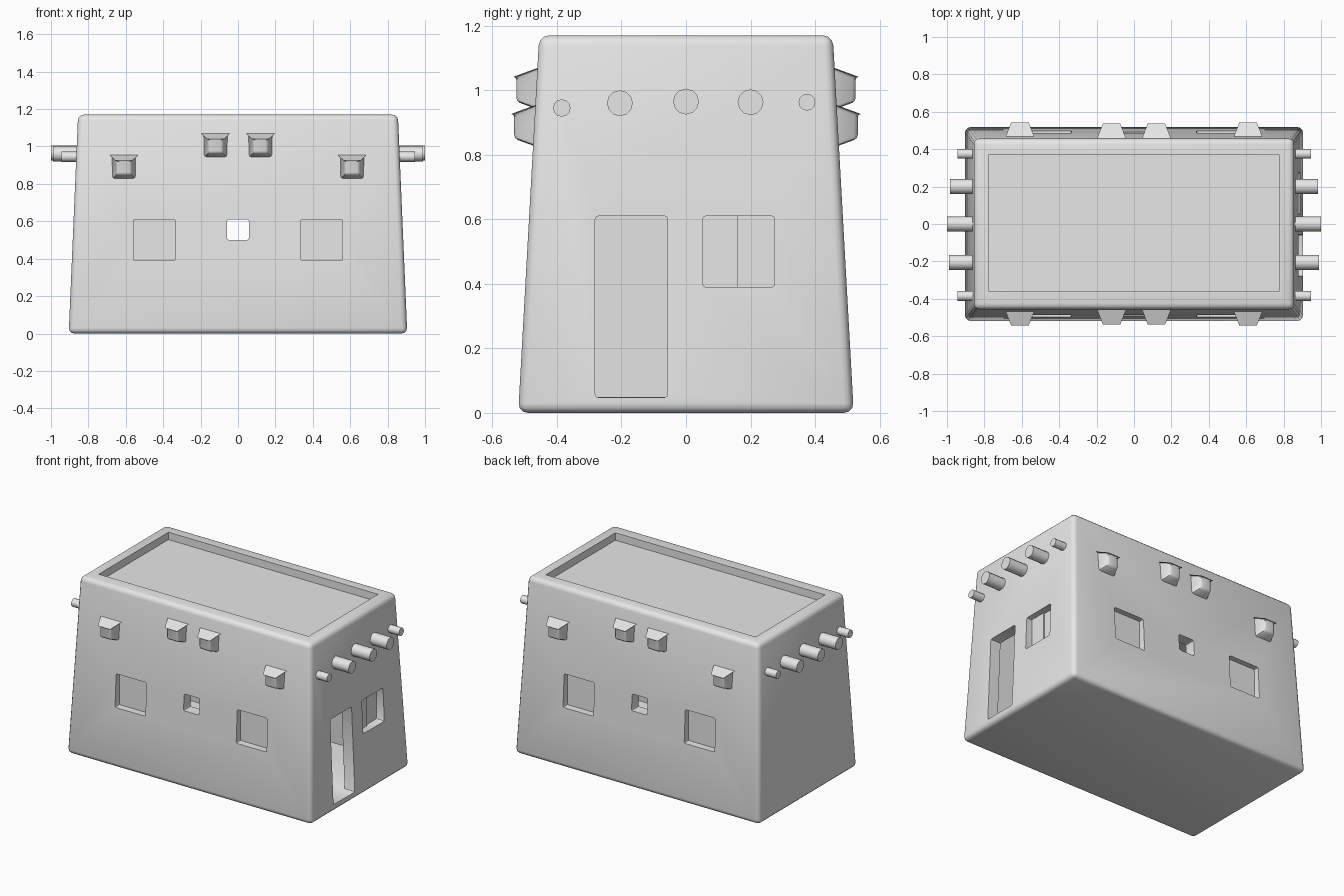
import bpy, bmesh, math
from mathutils import Matrix, Vector

cube = bpy.data.objects.get("Cube")
if cube:
    bpy.data.objects.remove(cube, do_unlink=True)

clay = bpy.data.materials.new("pale_clay")
clay.use_nodes = True
clay.diffuse_color = (0.8, 0.8, 0.8, 1)
clay.node_tree.nodes["Principled BSDF"].inputs["Base Color"].default_value = clay.diffuse_color

HEIGHT = 1.17
BASE, TOP = Vector((0.905, 0.52)), Vector((0.855, 0.455))


def half(z):
    """Half extents of the leaning walls at height z."""
    return BASE.lerp(TOP, z / HEIGHT)


def activate(ob):
    bpy.ops.object.select_all(action='DESELECT')
    ob.select_set(True)
    bpy.context.view_layer.objects.active = ob


def finish(name, bm):
    bmesh.ops.recalc_face_normals(bm, faces=bm.faces)
    me = bpy.data.meshes.new(name)
    bm.to_mesh(me)
    bm.free()
    ob = bpy.data.objects.new(name, me)
    bpy.context.collection.objects.link(ob)
    me.materials.append(clay)
    return ob


def frustum(name, low, high, z0, z1, bevel=0, segments=2, matrix=Matrix()):
    """Tapered block with half extents low at z0 and high at z1."""
    bm = bmesh.new()
    bmesh.ops.create_cube(bm, size=2)
    for v in bm.verts:
        h, z = (high, z1) if v.co.z > 0 else (low, z0)
        v.co = matrix @ Vector((v.co.x * h[0], v.co.y * h[1], z))
    if bevel:
        bmesh.ops.bevel(bm, geom=bm.edges[:], offset=bevel, segments=segments,
                        profile=0.5, affect='EDGES')
    return finish(name, bm)


def box(name, x, y, z, bevel=0):
    """Block spanning three (min, max) ranges."""
    centre = Matrix.Translation((sum(x) / 2, sum(y) / 2, 0))
    size = ((x[1] - x[0]) / 2, (y[1] - y[0]) / 2)
    return frustum(name, size, size, z[0], z[1], bevel, 2, centre)


def carve(target, cutter):
    mod = target.modifiers.new("cut", 'BOOLEAN')
    mod.operation = 'DIFFERENCE'
    mod.solver = 'EXACT'
    mod.object = cutter
    activate(target)
    bpy.ops.object.modifier_apply(modifier=mod.name)
    bpy.data.objects.remove(cutter, do_unlink=True)


# Leaning walls, hollow room and sunken roof
walls = frustum("house_walls", BASE, TOP, 0, HEIGHT, 0.03, 3)
inset = Vector((0.075, 0.075))
carve(walls, frustum("room_cut", half(0.05) - inset, half(1.05) - inset, 0.05, 1.05))
carve(walls, box("roof_cut", (-0.775, 0.775), (-0.362, 0.372), (1.12, 1.3)))

# Door, windows and the small vent that runs front to back
carve(walls, box("door_cut", (0.75, 1.1), (-0.282, -0.057), (0.048, 0.61), 0.01))
carve(walls, box("side_window_cut", (0.75, 1.1), (0.052, 0.275), (0.39, 0.61), 0.01))
carve(walls, box("vent_cut", (-0.058, 0.058), (-1, 1), (0.5, 0.61), 0.01))
for side in (-1, 1):
    for end in (-1, 1):
        ys = sorted((side * 0.36, side * 0.7))
        xs = sorted((end * 0.335, end * 0.56))
        carve(walls, box("window_cut", xs, ys, (0.39, 0.61), 0.01))
        # Pane set back inside the opening
        ys = sorted((side * 0.43, side * 0.45))
        box("window_pane", sorted((end * 0.325, end * 0.57)), ys, (0.38, 0.62))

# Two shutters of the side window, one slightly deeper
box("shutter_front", (0.815, 0.84), (0.04, 0.16), (0.38, 0.62))
box("shutter_back", (0.805, 0.83), (0.16, 0.285), (0.38, 0.62))

# Blunt tapered blocks high on the front and back
for side in (-1, 1):
    turn = Matrix.Rotation(math.radians(90 * -side), 4, 'X')
    for x, z in ((0.61, 0.89), (0.12, 1.005)):
        for end in (-1, 1):
            wall = half(z).y
            place = Matrix.Translation((x * end, side * wall, z)) @ turn
            frustum("wall_block", (0.07, 0.07), (0.038, 0.04), -0.02, 0.062, 0.012, 2, place)

# Roof beam ends: y, z, radius, reach
beams = ((-0.385, 0.945, 0.027, 0.945), (-0.205, 0.96, 0.04, 0.988),
         (0, 0.965, 0.04, 1.0), (0.2, 0.963, 0.04, 0.985), (0.375, 0.963, 0.026, 0.945))
for side in (-1, 1):
    for y, z, radius, reach in beams:
        bm = bmesh.new()
        length = reach - 0.8
        place = Matrix.Translation((side * (0.8 + length / 2), y, z))
        bmesh.ops.create_cone(bm, cap_ends=True, segments=12, radius1=radius, radius2=radius,
                              depth=length, matrix=place @ Matrix.Rotation(math.pi / 2, 4, 'Y'))
        finish("roof_beam", bm)

# Smooth rounded edges, crisp cuts
for ob in bpy.data.objects:
    if ob.type == 'MESH' and ob.data.materials and ob.data.materials[0] == clay:
        activate(ob)
        bpy.ops.object.shade_smooth_by_angle(angle=math.radians(35))
